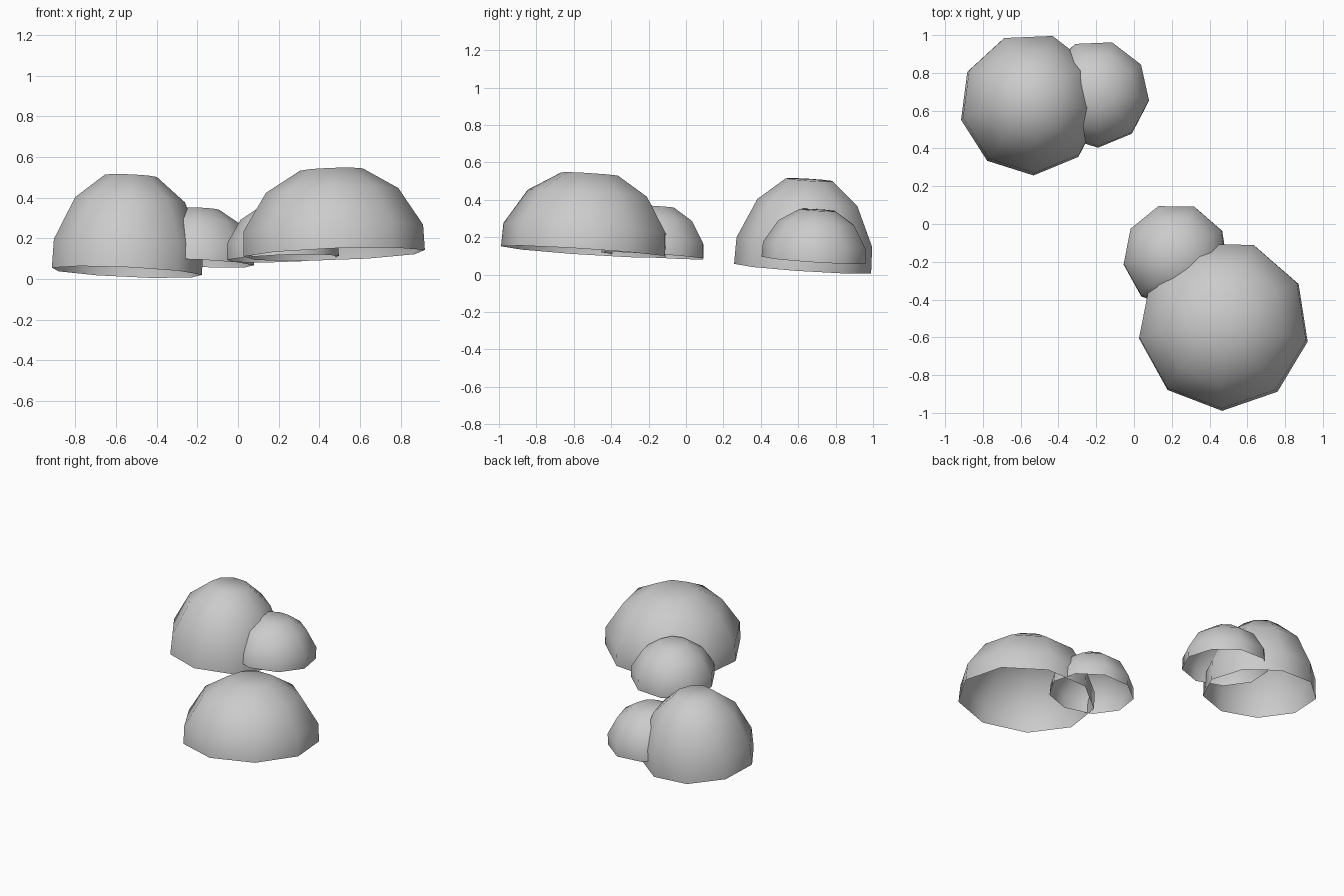
import bpy, bmesh
from math import cos, sin, radians
from mathutils import Vector

if "Cube" in bpy.data.objects:
    bpy.data.objects.remove(bpy.data.objects["Cube"])

SIDES = 9
# Unit profile from open rim to cap edge: (radius, height)
PROFILE = [(1.0, 0.0), (0.99, 0.30), (0.73, 0.747), (0.345, 1.0)]


def dome(name, centre, radius, height, phase, up):
    """Open-bottomed nine-sided dome, leaning along 'up'."""
    bm = bmesh.new()
    rings = []
    for r, h in PROFILE:
        rings.append([bm.verts.new((radius * r * cos(radians(phase + 360 * i / SIDES)),
                                    radius * r * sin(radians(phase + 360 * i / SIDES)),
                                    height * h)) for i in range(SIDES)])
    for low, high in zip(rings, rings[1:]):
        for i in range(SIDES):
            j = (i + 1) % SIDES
            bm.faces.new((low[i], low[j], high[j], high[i]))
    # Almost flat cap
    pole = bm.verts.new((0, 0, height * 1.01))
    for i in range(SIDES):
        bm.faces.new((rings[-1][i], rings[-1][(i + 1) % SIDES], pole))
    for f in bm.faces:
        f.smooth = True
    mesh = bpy.data.meshes.new(name)
    bm.to_mesh(mesh)
    bm.free()
    ob = bpy.data.objects.new(name, mesh)
    bpy.context.collection.objects.link(ob)
    ob.location = centre
    ob.rotation_mode = 'QUATERNION'
    ob.rotation_quaternion = Vector((0, 0, 1)).rotation_difference(Vector(up))
    return ob


# Front pair: large dome with a small one behind it
FRONT_UP = (-0.036, 0.065, 1)
dome("front_large_dome", (0.475, -0.537, 0.122), 0.453, 0.416, -91, FRONT_UP)
dome("front_small_dome", (0.222, -0.172, 0.101), 0.280, 0.263, -91, FRONT_UP)

# Back pair: large dome with a small one to its right
BACK_UP = (0.045, 0.065, 1)
dome("back_large_dome", (-0.549, 0.632, 0.034), 0.376, 0.474, -87.5, BACK_UP)
dome("back_small_dome", (-0.204, 0.688, 0.078), 0.285, 0.268, -87.5, BACK_UP)
